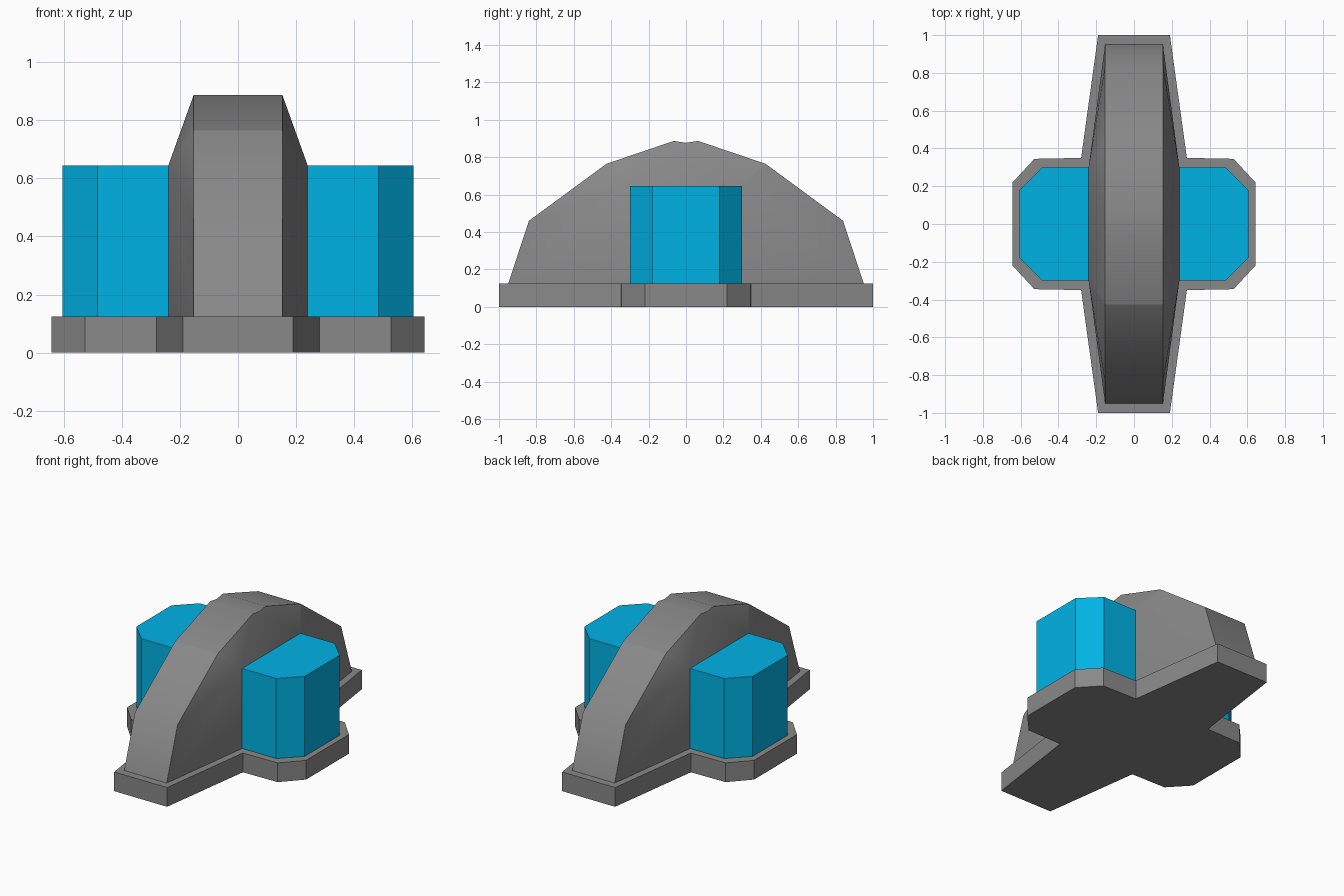
import bpy, bmesh, math

if "Cube" in bpy.data.objects:
    bpy.data.objects.remove(bpy.data.objects["Cube"])

BASE_TOP, POD_TOP = 0.125, 0.645


def material(name, colour):
    mat = bpy.data.materials.new(name)
    mat.diffuse_color = colour
    mat.use_nodes = True
    mat.node_tree.nodes["Principled BSDF"].inputs["Base Color"].default_value = mat.diffuse_color
    return mat


def finish(name, bm, mat):
    bmesh.ops.recalc_face_normals(bm, faces=bm.faces)
    mesh = bpy.data.meshes.new(name)
    bm.to_mesh(mesh)
    bm.free()
    obj = bpy.data.objects.new(name, mesh)
    bpy.context.collection.objects.link(obj)
    mesh.materials.append(mat)
    return obj


def prism(name, outline, z0, z1, mat):
    bm = bmesh.new()
    low = [bm.verts.new((x, y, z0)) for x, y in outline]
    face = bm.faces.new(low)
    ext = bmesh.ops.extrude_face_region(bm, geom=[face], use_keep_orig=True)
    for v in ext["geom"]:
        if isinstance(v, bmesh.types.BMVert):
            v.co.z = z1
    return finish(name, bm, mat)


blue = material("blue", (0.0, 0.45, 0.79, 1))
grey = material("dark_grey", (0.25, 0.25, 0.25, 1))

# Cross-shaped base plate
q = [(0.19, 1.0), (0.28, 0.35), (0.527, 0.345), (0.643, 0.22)]
right = q + [(x, -y) for x, y in reversed(q)]
prism("base_plate", right + [(-x, -y) for x, y in right], 0, BASE_TOP, grey)

# Chamfered side pods
for side, name in ((1, "right_pod"), (-1, "left_pod")):
    h = [(0.24, 0.30), (0.485, 0.30), (0.605, 0.18)]
    loop = h + [(x, -y) for x, y in reversed(h)]
    prism(name, [(side * x, y) for x, y in loop], BASE_TOP, POD_TOP, blue)

# Arched central hull: side profile swept across x, with bulged flanks
half = [(0.95, BASE_TOP), (0.84, 0.46), (0.425, 0.765), (0.065, 0.887)]
profile = half + [(0, 0.877)] + [(-y, z) for y, z in reversed(half)]
bm = bmesh.new()
rims, feet, creases = [], [], []
for s in (1, -1):
    rim = [bm.verts.new((s * 0.153, y, z)) for y, z in profile]
    foot = [bm.verts.new((s * 0.24, y, BASE_TOP)) for y in (0.30, -0.30)]
    knee = [bm.verts.new((s * 0.24, y, POD_TOP)) for y in (0.30, -0.30)]
    for k, r in ((0, rim), (1, rim[::-1])):
        bm.faces.new((r[0], r[1], knee[k], foot[k]))
        for a, b in zip(r[1:4], r[2:5]):
            bm.faces.new((a, b, knee[k]))
        creases.append((r[2], knee[k]))
    bm.faces.new((knee[0], rim[4], knee[1]))
    bm.faces.new((foot[0], knee[0], knee[1], foot[1]))
    rims.append(rim)
    feet.append([rim[0]] + foot + [rim[-1]])
a, b = rims
for i in range(len(a) - 1):
    bm.faces.new((a[i], a[i + 1], b[i + 1], b[i]))
bm.faces.new(feet[0] + feet[1][::-1])
creases += [(a[2], b[2]), (a[6], b[6])]
bm.edges.index_update()
sharp = [bm.edges.get(pair).index for pair in creases]
hull = finish("arched_hull", bm, grey)

# Soften the bends of the arch, keeping creases where the crown begins
bpy.context.view_layer.objects.active = hull
hull.select_set(True)
bpy.ops.object.shade_smooth_by_angle(angle=math.radians(38))
for i in sharp:
    hull.data.edges[i].use_edge_sharp = True
